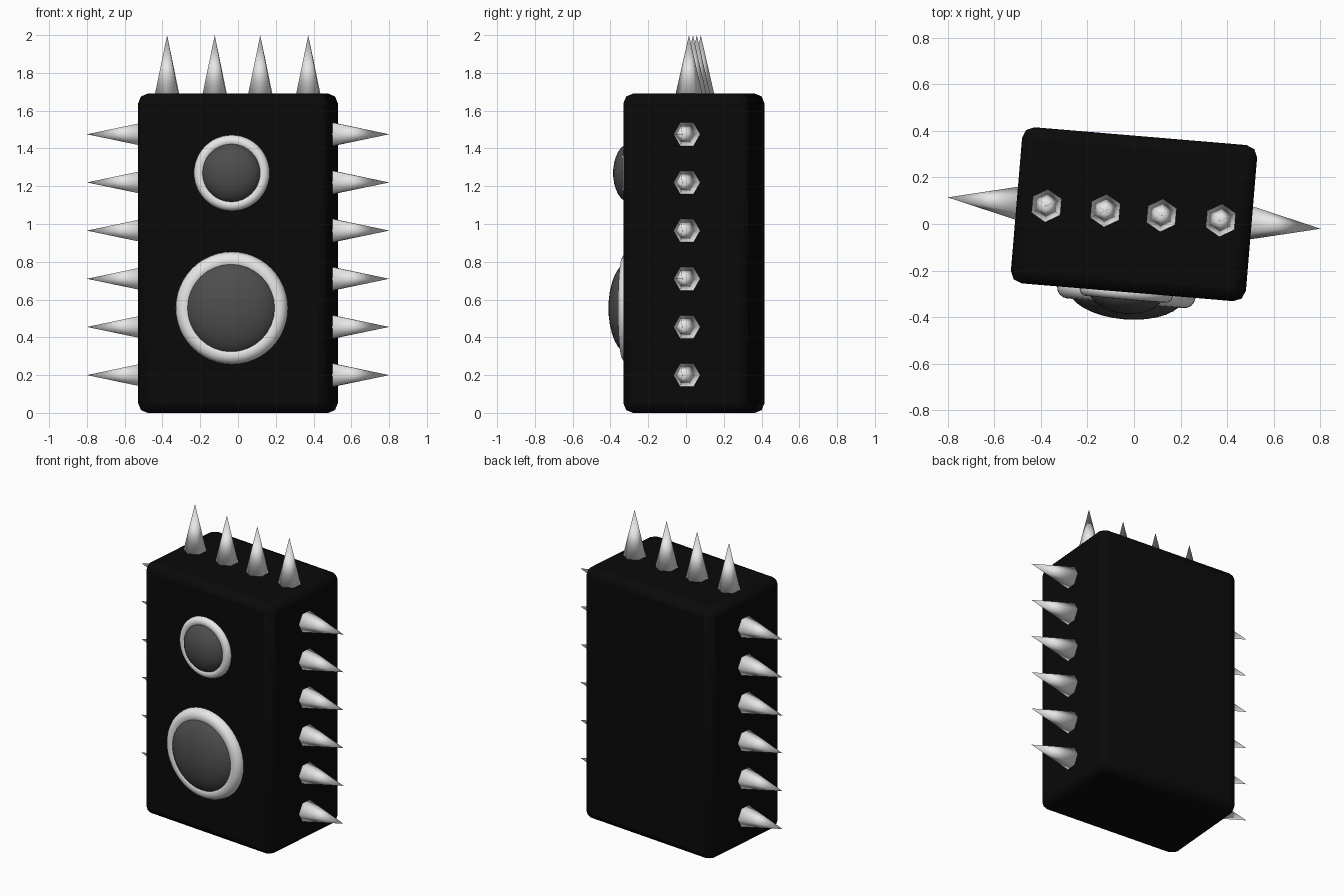
import bpy, bmesh, math
from mathutils import Matrix, Vector

cube = bpy.data.objects.get("Cube")
if cube:
    bpy.data.objects.remove(cube, do_unlink=True)


def material(name, value):
    m = bpy.data.materials.new(name)
    m.use_nodes = True
    color = (value, value, value, 1)
    m.diffuse_color = color
    bsdf = next(n for n in m.node_tree.nodes if n.type == 'BSDF_PRINCIPLED')
    bsdf.inputs["Base Color"].default_value = color
    return m


black = material("cabinet black", 0.003)
grey = material("cone grey", 0.075)
silver = material("pale silver", 0.8)

# The whole speaker is turned slightly about its vertical axis
TURN = Matrix.Translation((0, 0.042, 0)) @ Matrix.Rotation(math.radians(-4.8), 4, 'Z')
WIDTH, DEPTH, HEIGHT = 1.012, 0.672, 1.69
FRONT = -DEPTH / 2


def finish(obj, name, mat, angle):
    obj.name = name
    obj.data.name = name
    obj.data.materials.clear()
    obj.data.materials.append(mat)
    bpy.ops.object.select_all(action='DESELECT')
    obj.select_set(True)
    bpy.context.view_layer.objects.active = obj
    if angle is None:
        bpy.ops.object.shade_smooth()
    else:
        bpy.ops.object.shade_smooth_by_angle(angle=math.radians(angle))
    return obj


# Cabinet
bpy.ops.mesh.primitive_cube_add(size=1)
cabinet = bpy.context.object
cabinet.data.transform(Matrix.Diagonal((WIDTH, DEPTH, HEIGHT, 1)))
cabinet.matrix_world = TURN @ Matrix.Translation((0, 0, HEIGHT / 2))
bevel = cabinet.modifiers.new("rounded edges", 'BEVEL')
bevel.width = 0.05
bevel.segments = 2
finish(cabinet, "cabinet", black, 40)


# Speaker drivers: a ring and a flattened dome on the front face
def driver(name, z, major, minor, dome_radius, bulge):
    place = TURN @ Matrix.Translation((-0.005, FRONT, z)) @ Matrix.Rotation(math.pi / 2, 4, 'X')
    bpy.ops.mesh.primitive_torus_add(major_radius=major, minor_radius=minor,
                                     major_segments=48, minor_segments=16)
    ring = finish(bpy.context.object, name + "_ring", silver, None)
    ring.matrix_world = place
    bpy.ops.mesh.primitive_uv_sphere_add(segments=32, ring_count=16, radius=1)
    dome = bpy.context.object
    dome.data.transform(Matrix.Diagonal((dome_radius, dome_radius, bulge, 1)))
    finish(dome, name + "_dome", grey, None).matrix_world = place


driver("woofer", 0.555, 0.25, 0.048, 0.25, 0.117)
driver("tweeter", 1.27, 0.17, 0.031, 0.16, 0.093)


# Spikes: six-sided cones with a slightly sunken base
def spike(name, base, direction, length):
    sunk = 0.01
    bm = bmesh.new()
    bmesh.ops.create_cone(bm, cap_ends=True, segments=6, radius1=0.073,
                          radius2=0, depth=length + sunk)
    bmesh.ops.remove_doubles(bm, verts=bm.verts, dist=0.0001)
    bmesh.ops.translate(bm, verts=bm.verts, vec=(0, 0, (length - sunk) / 2))
    # Put two corners of each hexagon on the depth axis
    ys = max(v.co.y for v in bm.verts)
    if ys < 0.07:
        bmesh.ops.rotate(bm, verts=bm.verts, matrix=Matrix.Rotation(math.pi / 2, 3, 'Z'))
    mesh = bpy.data.meshes.new(name)
    bm.to_mesh(mesh)
    bm.free()
    obj = bpy.data.objects.new(name, mesh)
    bpy.context.collection.objects.link(obj)
    tilt = Matrix.Rotation(direction * math.pi / 2, 4, 'Y')
    obj.matrix_world = TURN @ Matrix.Translation(Vector(base)) @ tilt
    finish(obj, name, silver, None)


for i in range(6):
    z = 0.2 + 0.255 * i
    for side, label in ((1, "left"), (-1, "right")):
        spike(f"{label}_spike_{i + 1}", (side * WIDTH / 2, 0.005, z), side, 0.297)

for i, x in enumerate((-0.377, -0.124, 0.118, 0.373)):
    spike(f"top_spike_{i + 1}", (x, 0.005, HEIGHT), 0, 0.31)
